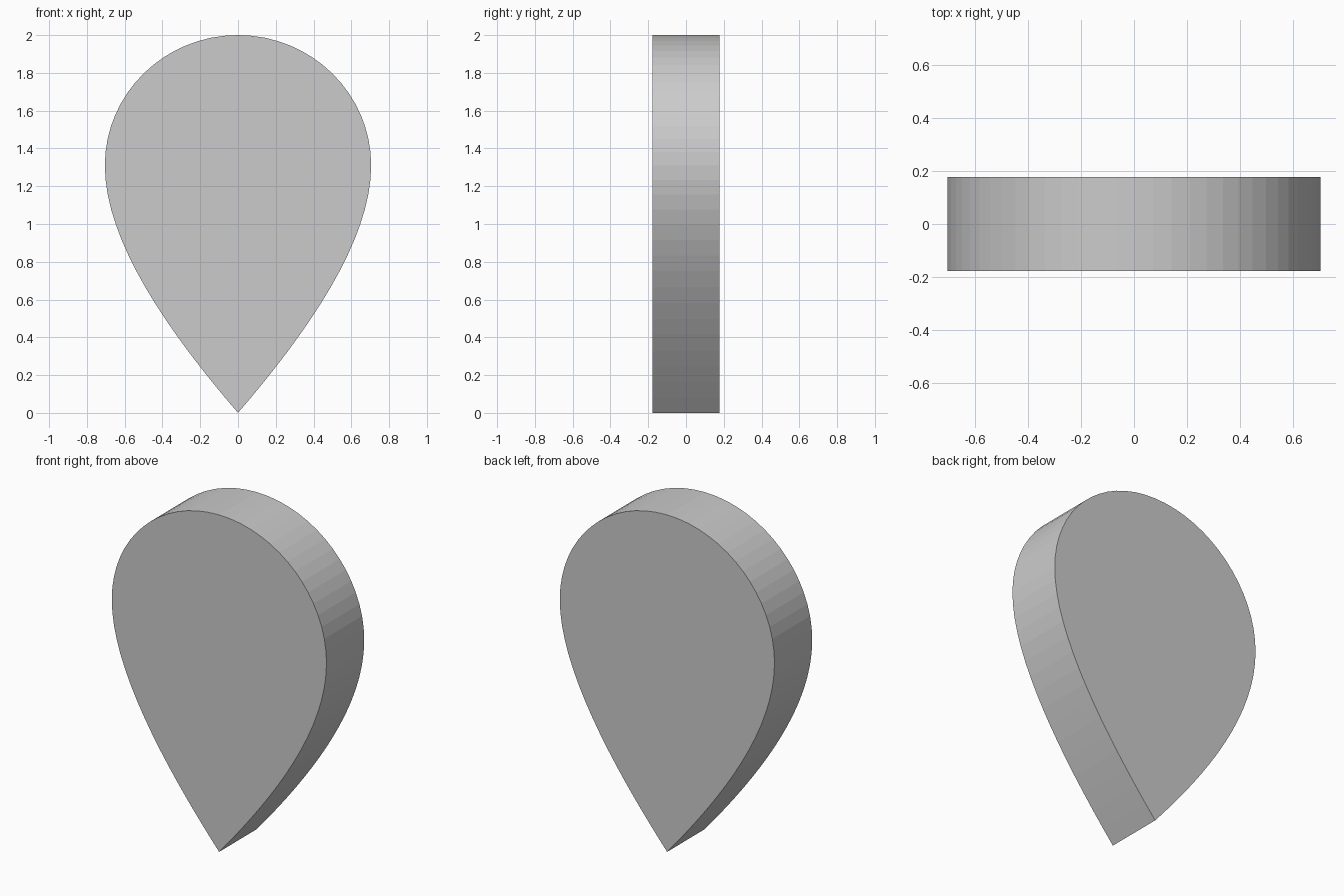
import bpy, bmesh
from mathutils import Vector
from mathutils.geometry import interpolate_bezier

if "Cube" in bpy.data.objects:
    bpy.data.objects.remove(bpy.data.objects["Cube"])

HALF_DEPTH = 0.177
STEPS = 17

def arc(*pts):
    return interpolate_bezier(*[Vector((x, 0, z)) for x, z in pts], STEPS)

# Right half of the teardrop outline: pointed tip to widest point to round top
lower = arc((0, 0), (0.37, 0.43), (0.705, 0.91), (0.705, 1.31))
upper = arc((0.705, 1.31), (0.705, 1.691), (0.389, 2.0), (0, 2.0))
right = lower + upper[1:]
left = [Vector((-p.x, 0, p.z)) for p in reversed(right[1:-1])]

# Flat outline face extruded through the depth
bm = bmesh.new()
face = bm.faces.new([bm.verts.new((p.x, -HALF_DEPTH, p.z)) for p in right + left])
ext = bmesh.ops.extrude_face_region(bm, geom=[face], use_keep_orig=True)
verts = [g for g in ext["geom"] if isinstance(g, bmesh.types.BMVert)]
bmesh.ops.translate(bm, verts=verts, vec=(0, 2 * HALF_DEPTH, 0))
bmesh.ops.recalc_face_normals(bm, faces=bm.faces)

mesh = bpy.data.meshes.new("teardrop_slab")
bm.to_mesh(mesh)
bm.free()
bpy.context.collection.objects.link(bpy.data.objects.new("teardrop_slab", mesh))
